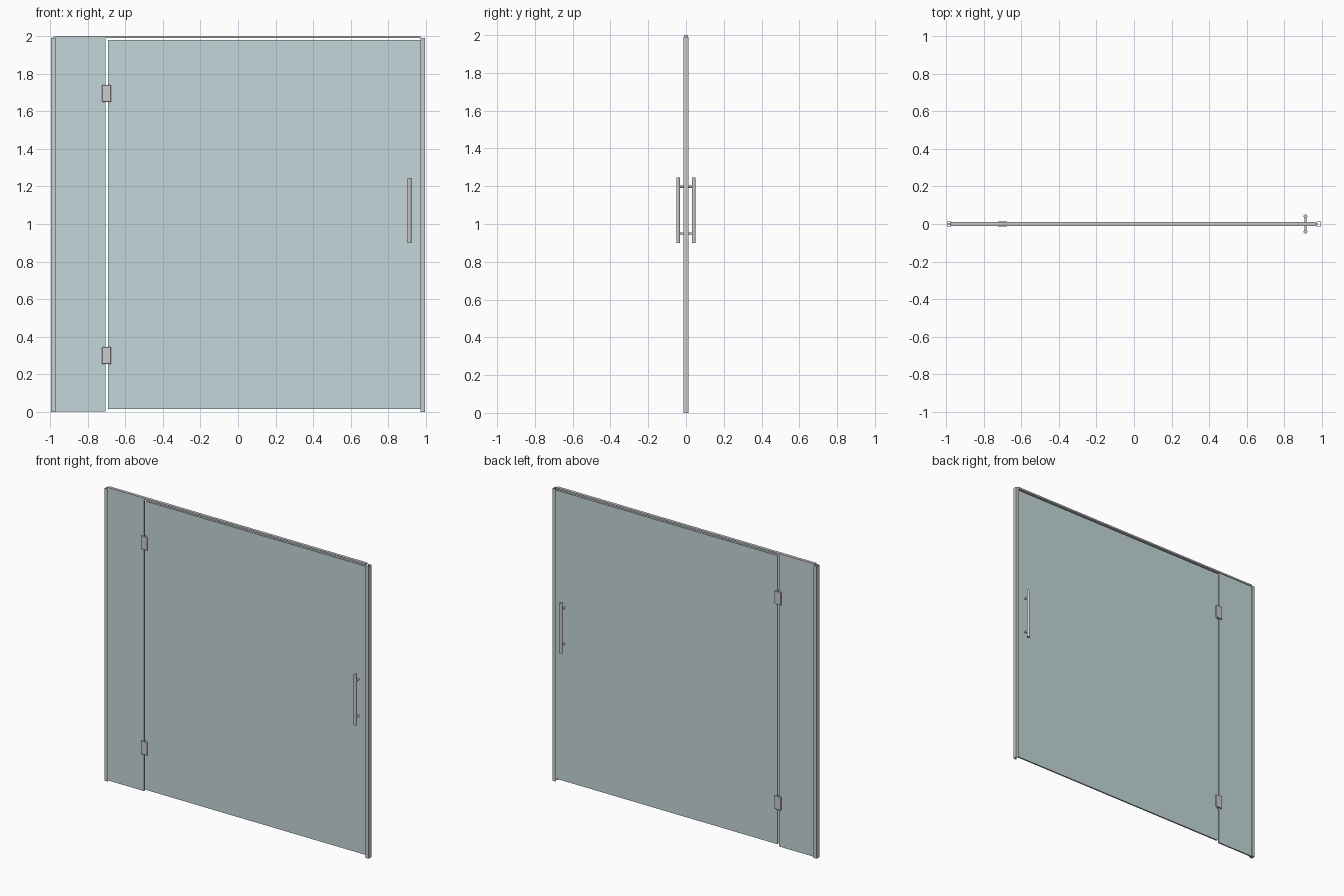
import bpy, bmesh
from mathutils import Vector

if "Cube" in bpy.data.objects:
    bpy.data.objects.remove(bpy.data.objects["Cube"])

def material(name, color):
    m = bpy.data.materials.new(name)
    m.diffuse_color = color
    m.use_nodes = True
    m.node_tree.nodes["Principled BSDF"].inputs["Base Color"].default_value = m.diffuse_color
    return m

glass = material("tinted_glass", (0.55, 0.68, 0.70, 0.5))

def finish(name, bm, mat=None):
    bmesh.ops.recalc_face_normals(bm, faces=bm.faces)
    me = bpy.data.meshes.new(name)
    bm.to_mesh(me)
    bm.free()
    ob = bpy.data.objects.new(name, me)
    bpy.context.collection.objects.link(ob)
    if mat:
        me.materials.append(mat)
    return ob

def box(name, x, y, z, mat=None, bevel=0):
    bm = bmesh.new()
    bmesh.ops.create_cube(bm, size=1)
    for v in bm.verts:
        v.co = Vector([(a + b) / 2 + c * (b - a) for (a, b), c in zip((x, y, z), v.co)])
    if bevel:
        bmesh.ops.bevel(bm, geom=bm.edges[:], offset=bevel, segments=1, affect='EDGES')
    return finish(name, bm, mat)

def channel(name, side):
    # U profile opening towards the glass, extruded upwards
    o, i, w, t = 0.994, 0.970, 0.014, 0.003
    pts = [(o, -w), (o, w), (i, w), (i, w - t), (o - t, w - t),
           (o - t, t - w), (i, t - w), (i, -w)]
    bm = bmesh.new()
    f = bm.faces.new([bm.verts.new((side * x, y, 0)) for x, y in pts])
    r = bmesh.ops.extrude_face_region(bm, geom=[f])
    bmesh.ops.translate(bm, vec=(0, 0, 1.99),
                        verts=[g for g in r['geom'] if isinstance(g, bmesh.types.BMVert)])
    return finish(name, bm)

def rod(name, a, b, radius, sides=24):
    a, b = Vector(a), Vector(b)
    bpy.ops.mesh.primitive_cylinder_add(vertices=sides, radius=radius, depth=(b - a).length,
                                        location=(a + b) / 2,
                                        rotation=(b - a).to_track_quat('Z', 'Y').to_euler())
    ob = bpy.context.object
    ob.name = name
    bpy.ops.object.shade_smooth_by_angle()
    return ob

# Glass panels
G = (-0.005, 0.005)
box("fixed_glass", (-0.988, -0.705), G, (0.003, 1.991), glass)
box("door_glass", (-0.692, 0.975), G, (0.015, 1.979), glass)

# Wall channels and top rail
channel("left_wall_channel", -1)
channel("right_wall_channel", 1)
box("top_rail", (-0.975, 0.970), (-0.010, 0.010), (1.989, 2.0))

# Hinges: a clamp plate on each face of the glass, with a knuckle in the gap
for label, z in (("lower", 0.30), ("upper", 1.695)):
    for face, s in (("front", -1), ("back", 1)):
        box(f"{label}_hinge_{face}_plate", (-0.723, -0.675),
            tuple(sorted((s * 0.005, s * 0.014))), (z - 0.045, z + 0.045), bevel=0.002)
    box(f"{label}_hinge_knuckle", (-0.705, -0.692), (-0.006, 0.006), (z - 0.04, z + 0.04))

# Pull handles on both sides, joined by standoffs through the glass
X = 0.912
for face, s in (("front", -1), ("back", 1)):
    rod(f"{face}_handle_bar", (X, s * 0.041, 0.90), (X, s * 0.041, 1.245), 0.010)
    for label, z in (("lower", 0.95), ("upper", 1.197)):
        rod(f"{face}_handle_{label}_standoff", (X, s * 0.005, z), (X, s * 0.036, z), 0.006)
